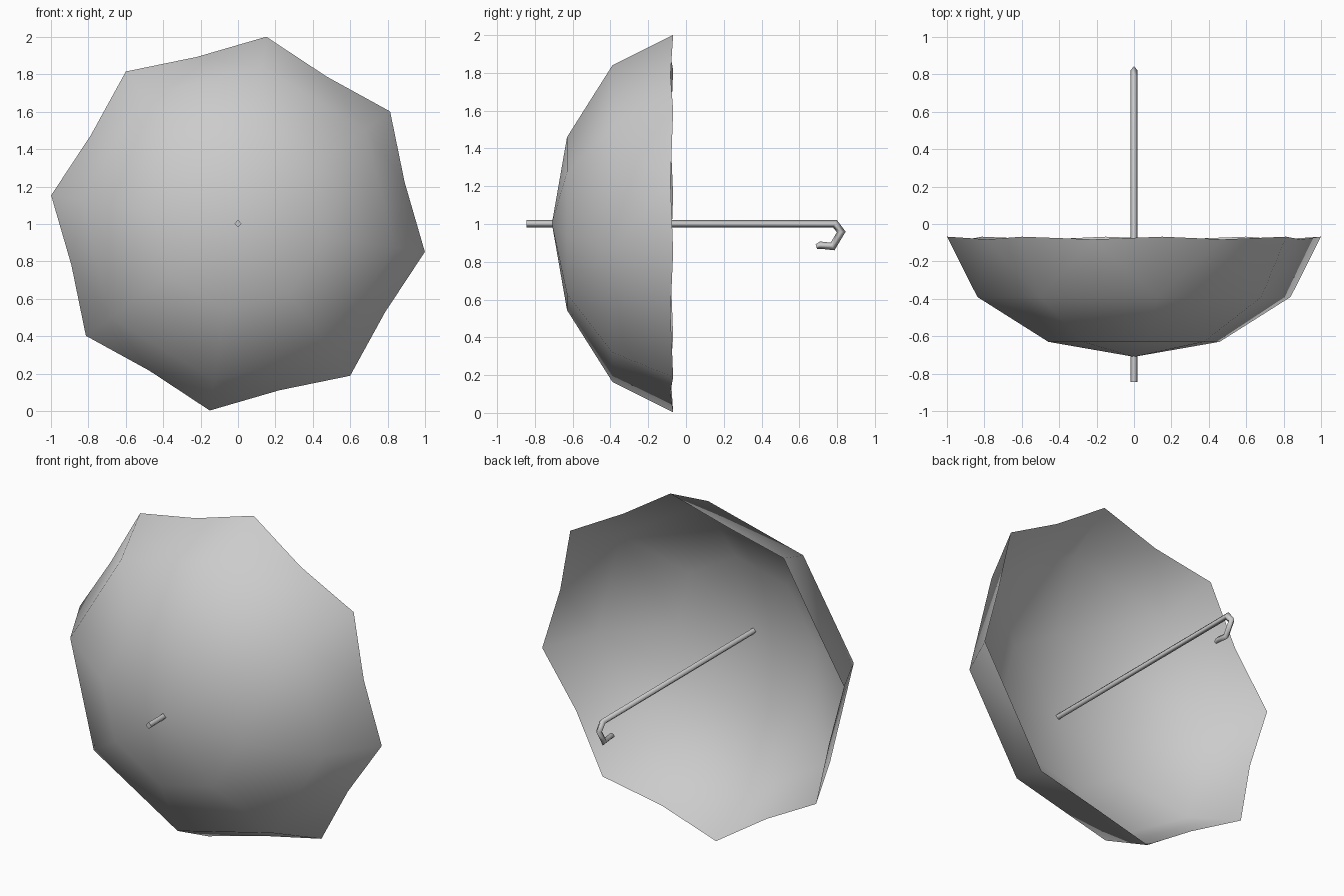
import bpy, bmesh, math
from mathutils import Vector

if "Cube" in bpy.data.objects:
    bpy.data.objects.remove(bpy.data.objects["Cube"])

grey = bpy.data.materials.new("light grey")
grey.diffuse_color = (0.6, 0.6, 0.6, 1)
grey.use_nodes = True
grey.node_tree.nodes["Principled BSDF"].inputs["Base Color"].default_value = grey.diffuse_color


def finish(name, bm):
    for f in bm.faces:
        f.smooth = True
    me = bpy.data.meshes.new(name)
    bm.to_mesh(me)
    bm.free()
    me.materials.append(grey)
    ob = bpy.data.objects.new(name, me)
    bpy.context.collection.objects.link(ob)
    return ob


SIDES = 8
TURN = math.radians(81.4)
STEP = math.tau / SIDES
RIM = -0.068


def shell(name, depth, inset=0.0):
    """Eight-panelled dome with a scalloped rim; depth scales it from the rim."""
    bm = bmesh.new()

    def point(radius, y, step):
        a = TURN + step * STEP
        r = max(radius - inset, 0)
        return bm.verts.new((r * math.cos(a), RIM + (y - RIM) * depth,
                             1.002 + r * math.sin(a)))

    def ring(radius, y, offset=0.0):
        return [point(radius, y, i + offset) for i in range(SIDES)]

    apex = point(0, -0.71, 0)
    crown = ring(0.463, -0.63)
    shoulder = ring(0.847, -0.39)
    tips = ring(1.0105, RIM)
    scallops = ring(0.918, -0.084, 0.5)
    for i in range(SIDES):
        j = (i + 1) % SIDES
        bm.faces.new((apex, crown[i], crown[j]))
        bm.faces.new((crown[i], shoulder[i], shoulder[j], crown[j]))
        bm.faces.new((shoulder[i], tips[i], scallops[i]))
        bm.faces.new((shoulder[i], scallops[i], shoulder[j]))
        bm.faces.new((shoulder[j], scallops[i], tips[j]))
    return finish(name, bm)


# Canopy and its shallower lining, which meet at the rim
shell("canopy", 1.0)
shell("canopy_lining", 0.888, 0.001).data.flip_normals()

# Shaft and hooked handle: a four-sided rod swept along a path in the yz plane
path = [Vector(p) for p in ((-0.845, 1.002), (0.788, 1.002), (0.822, 0.958),
                            (0.776, 0.881), (0.712, 0.888), (0.69, 0.88))]
sizes = (0.02, 0.02, 0.019, 0.019, 0.019, 0.012)
bm = bmesh.new()
rings = []
for i, (p, r) in enumerate(zip(path, sizes)):
    into = (p - path[max(i - 1, 0)]) if i else path[1] - p
    out = (path[i + 1] - p) if i < len(path) - 1 else into
    into, out = into.normalized(), out.normalized()
    t = (into + out).normalized()
    n = Vector((-t.y, t.x)) * r / max(t.dot(into), 0.6)
    rings.append([bm.verts.new(c) for c in (
        (r * 0.95, p.x, p.y), (0, p.x + n.x, p.y + n.y),
        (-r * 0.95, p.x, p.y), (0, p.x - n.x, p.y - n.y))])
for a, b in zip(rings, rings[1:]):
    for k in range(4):
        bm.faces.new((a[k], a[(k + 1) % 4], b[(k + 1) % 4], b[k]))
for cap in (rings[0], rings[-1]):
    bm.faces.new(cap)
bmesh.ops.recalc_face_normals(bm, faces=bm.faces)
rod = finish("shaft_and_handle", bm)
# Crisp end caps
for f in rod.data.polygons[-2:]:
    f.use_smooth = False
